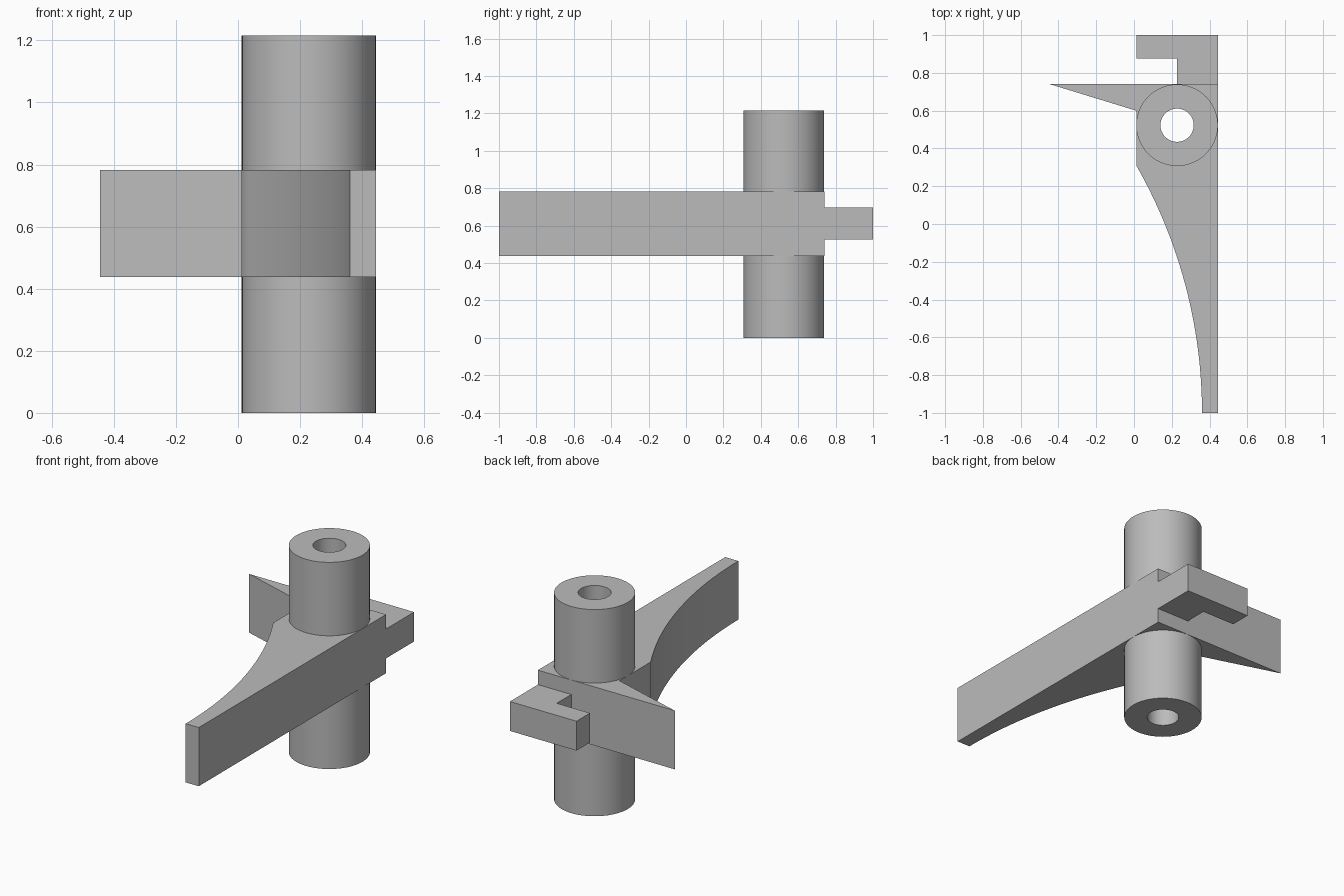
import bpy, bmesh
from math import sin, cos, asin, pi, radians

cube = bpy.data.objects.get("Cube")
if cube:
    bpy.data.objects.remove(cube, do_unlink=True)

grey = bpy.data.materials.new("plain grey")
grey.use_nodes = True
colour = (0.5, 0.5, 0.5, 1)
grey.diffuse_color = colour
grey.node_tree.nodes["Principled BSDF"].inputs["Base Color"].default_value = colour

PIVOT = (0.228, 0.523)
OUTER, BORE = 0.216, 0.088
ARM_LOW, ARM_HIGH, TOP = 0.438, 0.783, 1.215
LEFT, RIGHT, BACK = 0.012, 0.445, 0.74


def circle(radius, steps=72):
    return [(PIVOT[0] + radius * cos(2 * pi * i / steps),
             PIVOT[1] + radius * sin(2 * pi * i / steps)) for i in range(steps)]


def extrude(name, loops, low, high):
    """Fill closed loops (inner loops become holes) and extrude from low to high."""
    curve = bpy.data.curves.new(name, 'CURVE')
    curve.dimensions = '2D'
    curve.fill_mode = 'BOTH'
    curve.extrude = (high - low) / 2
    for loop in loops:
        spline = curve.splines.new('POLY')
        spline.points.add(len(loop) - 1)
        for point, (x, y) in zip(spline.points, loop):
            point.co = (x, y, 0, 1)
        spline.use_cyclic_u = True
    obj = bpy.data.objects.new(name, curve)
    bpy.context.collection.objects.link(obj)
    obj.location.z = (low + high) / 2
    bpy.ops.object.select_all(action='DESELECT')
    obj.select_set(True)
    bpy.context.view_layer.objects.active = obj
    bpy.ops.object.convert(target='MESH')
    obj = bpy.context.view_layer.objects.active
    bm = bmesh.new()
    bm.from_mesh(obj.data)
    bmesh.ops.remove_doubles(bm, verts=bm.verts, dist=0.0001)
    bmesh.ops.dissolve_limit(bm, angle_limit=radians(0.1), verts=bm.verts, edges=bm.edges)
    bmesh.ops.recalc_face_normals(bm, faces=bm.faces)
    bm.to_mesh(obj.data)
    bm.free()
    obj.data.materials.clear()
    obj.data.materials.append(grey)
    bpy.ops.object.shade_smooth_by_angle(angle=radians(30))
    return obj


# Lever arm: concave edge sweeping to a slim tip, and a pointed side spur
tip_x, tip_y, root_y = 0.36, -1.0, 0.31
run, rise = tip_x - LEFT, root_y - tip_y
radius = (run ** 2 + rise ** 2) / (2 * run)
sweep = asin(rise / radius)
concave = [(tip_x - radius + radius * cos(sweep * i / 32),
            tip_y + radius * sin(sweep * i / 32)) for i in range(32, -1, -1)]
arm = [(RIGHT, tip_y), (RIGHT, BACK), (-RIGHT, BACK), (LEFT, 0.6)] + concave
extrude("lever_arm", [arm, circle(BORE)], ARM_LOW, ARM_HIGH)

# Bored pivot barrel above and below the arm
for name, low, high in (("lower_barrel", 0, ARM_LOW), ("upper_barrel", ARM_HIGH, TOP)):
    extrude(name, [circle(OUTER), circle(BORE)], low, high)

# Thin hook at the back
hook = [(RIGHT, BACK), (RIGHT, 1), (LEFT, 1), (LEFT, 0.875), (0.228, 0.875), (0.228, BACK)]
extrude("back_hook", [hook], 0.525, 0.698)
